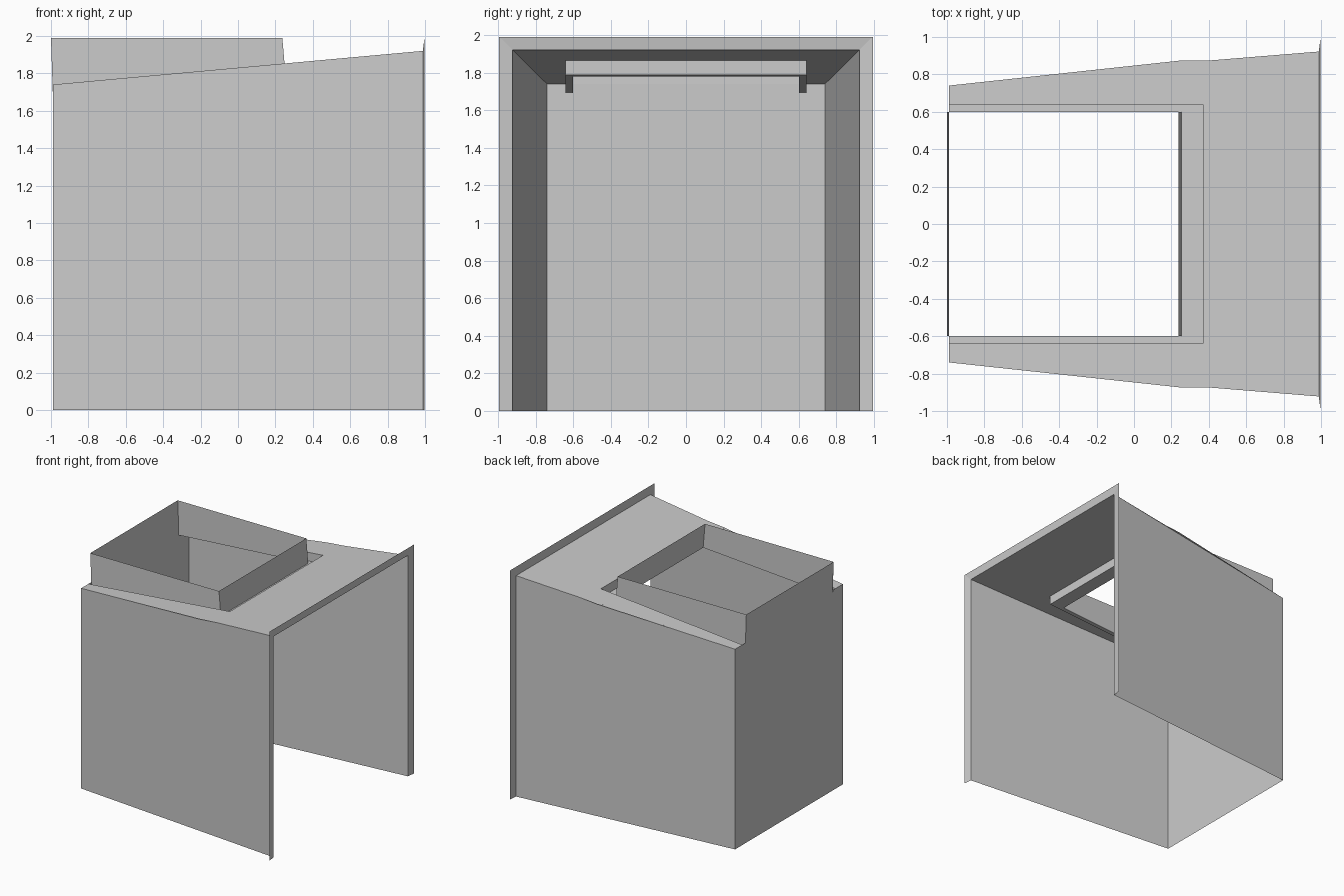
import bpy

if "Cube" in bpy.data.objects:
    bpy.data.objects.remove(bpy.data.objects["Cube"])

X0, X1 = -0.99, 0.988           # closed end and open end of the hood
HOLE_X, HOLE_Y = 0.37, 0.64     # roof opening
CH_X, CH_Y = 0.255, 0.60        # collar footprint


def roof_z(x):
    return 1.74 + 0.091 * (x - X0)


def tray_z(x):
    return 1.69 + 0.071 * (x - X0)


def on_roof(x, y):
    return (x, y, roof_z(x))


def on_tray(x, y):
    return (x, y, tray_z(x))


def mirror_y(face):
    return [(x, -y, z) for x, y, z in reversed(face)]


def sheet(name, faces):
    """Build a sheet-metal part from polygons, sharing equal corners."""
    index, polys = {}, []
    for face in faces:
        polys.append([index.setdefault(tuple(round(c, 4) for c in p), len(index))
                      for p in face])
    mesh = bpy.data.meshes.new(name)
    mesh.from_pydata(list(index), [], polys)
    mesh.update()
    obj = bpy.data.objects.new(name, mesh)
    bpy.context.collection.objects.link(obj)
    return obj


# Side walls, flaring towards the open end
side = [(X1, 0.922, 0), (X0, 0.74, 0), on_roof(X0, 0.74), on_roof(X1, 0.922)]
sheet("side_walls", [side, mirror_y(side)])

# Closed end wall
sheet("end_wall", [[(X0, 0.74, 0), (X0, -0.74, 0),
                    on_roof(X0, -0.74), on_roof(X0, 0.74)]])

# Sloping roof around the opening, with its slightly kinked side edges
strip = [on_roof(X0, HOLE_Y), on_roof(HOLE_X, HOLE_Y), on_roof(0.4, 0.874),
         on_roof(0.25, 0.874), on_roof(X0, 0.74)]
corner = [on_roof(HOLE_X, HOLE_Y), on_roof(X1, HOLE_Y),
          on_roof(X1, 0.922), on_roof(0.4, 0.874)]
middle = [on_roof(HOLE_X, -HOLE_Y), on_roof(X1, -HOLE_Y),
          on_roof(X1, HOLE_Y), on_roof(HOLE_X, HOLE_Y)]
sheet("roof", [strip, mirror_y(strip), corner, mirror_y(corner), middle])

# Recessed tray around the collar
lip = [on_roof(X0, HOLE_Y), on_roof(HOLE_X, HOLE_Y),
       on_tray(HOLE_X, HOLE_Y), on_tray(X0, HOLE_Y)]
lip_end = [on_roof(HOLE_X, HOLE_Y), on_roof(HOLE_X, -HOLE_Y),
           on_tray(HOLE_X, -HOLE_Y), on_tray(HOLE_X, HOLE_Y)]
floor = [on_tray(X0, CH_Y), on_tray(CH_X, CH_Y),
         on_tray(HOLE_X, HOLE_Y), on_tray(X0, HOLE_Y)]
floor_end = [on_tray(CH_X, -CH_Y), on_tray(HOLE_X, -HOLE_Y),
             on_tray(HOLE_X, HOLE_Y), on_tray(CH_X, CH_Y)]
sheet("recessed_tray", [lip, mirror_y(lip), lip_end,
                        floor, mirror_y(floor), floor_end])

# Rectangular collar, leaning slightly back
TOP, T0, T1 = 1.99, -1.0, 0.237
collar_side = [on_tray(CH_X, CH_Y), on_tray(X0, CH_Y),
               (T0, CH_Y, TOP), (T1, CH_Y, TOP)]
collar_inner = [on_tray(CH_X, -CH_Y), on_tray(CH_X, CH_Y),
                (T1, CH_Y, TOP), (T1, -CH_Y, TOP)]
collar_outer = [on_roof(X0, CH_Y), on_roof(X0, -CH_Y),
                (T0, -CH_Y, TOP), (T0, CH_Y, TOP)]
sheet("collar", [collar_side, mirror_y(collar_side), collar_inner, collar_outer])

# Flange around the open end
FX, FY, FZ = 0.997, 0.993, 1.99
flange_side = [(X1, 0.922, 0), (FX, FY, 0), (FX, FY, FZ), on_roof(X1, 0.922)]
flange_top = [on_roof(X1, -0.922), on_roof(X1, 0.922), (FX, FY, FZ), (FX, -FY, FZ)]
sheet("flange", [flange_side, mirror_y(flange_side), flange_top])
